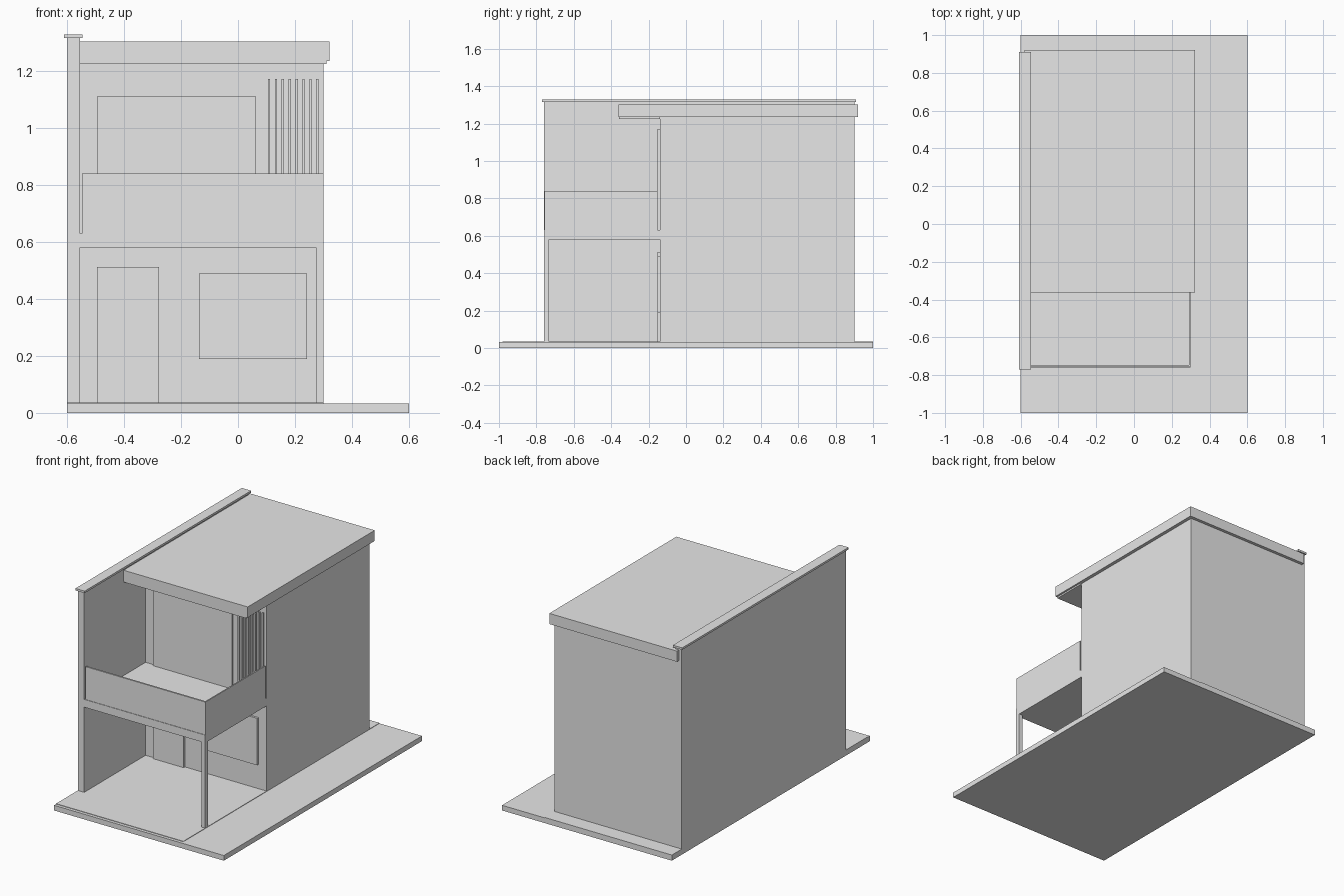
import bpy

if "Cube" in bpy.data.objects:
    bpy.data.objects.remove(bpy.data.objects["Cube"])

grey = bpy.data.materials.new("light_grey")
grey.diffuse_color = (0.8, 0.8, 0.8, 1)
grey.use_nodes = True
grey.node_tree.nodes["Principled BSDF"].inputs["Base Color"].default_value = grey.diffuse_color


def box(name, x, y, z):
    """Box spanning the given (min, max) ranges."""
    bpy.ops.mesh.primitive_cube_add(size=1)
    ob = bpy.context.object
    ob.name = name
    ob.location = [(a + b) / 2 for a, b in (x, y, z)]
    ob.scale = [b - a for a, b in (x, y, z)]
    bpy.ops.object.transform_apply(location=True, rotation=False, scale=True)
    ob.data.materials.append(grey)
    return ob


BACK, FACADE, FRONT = 0.9, -0.14, -0.76
LEFT, INNER, RIGHT = -0.6, -0.555, 0.3

# Plot with slightly raised paving under the house
box("plot", (-0.6, 0.6), (-1, 1), (0, 0.033))
box("paving", (LEFT, RIGHT), (-0.98, 1), (0.03, 0.036))

# Main volume and tall party wall with coping
box("house_body", (INNER, RIGHT), (FACADE, BACK), (0.03, 1.236))
box("party_wall", (LEFT, INNER), (FRONT, BACK), (0.03, 1.315))
box("wall_coping", (-0.61, -0.545), (-0.77, 0.91), (1.315, 1.328))

# Overhanging roof: deep fascia, thin soffit, part wrapping behind the wall
box("roof", (INNER, 0.322), (-0.362, 0.92), (1.235, 1.303))
box("roof_soffit", (INNER, 0.31), (-0.358, FACADE), (1.225, 1.236))
box("roof_back_edge", (-0.58, INNER), (BACK, 0.92), (1.235, 1.303))

# Balcony floor, post and solid railing
box("balcony_floor", (INNER, RIGHT), (FRONT, FACADE), (0.58, 0.63))
box("balcony_post", (0.273, RIGHT), (FRONT, -0.732), (0.03, 0.58))
box("front_railing", (-0.547, RIGHT), (-0.757, -0.746), (0.63, 0.84))
box("side_railing", (0.292, RIGHT), (-0.757, -0.153), (0.63, 0.84))

# Door and windows stand slightly proud of the facade
PROUD = (-0.153, FACADE)
box("front_door", (-0.495, -0.277), PROUD, (0.03, 0.512))
box("ground_window", (-0.137, 0.242), PROUD, (0.19, 0.49))
box("balcony_window", (-0.495, 0.063), PROUD, (0.63, 1.11))

# Vertical slats beside the balcony window
for i in range(8):
    x = 0.105 + i * 0.0242
    box(f"slat_{i + 1}", (x, x + 0.008), PROUD, (0.63, 1.172))
